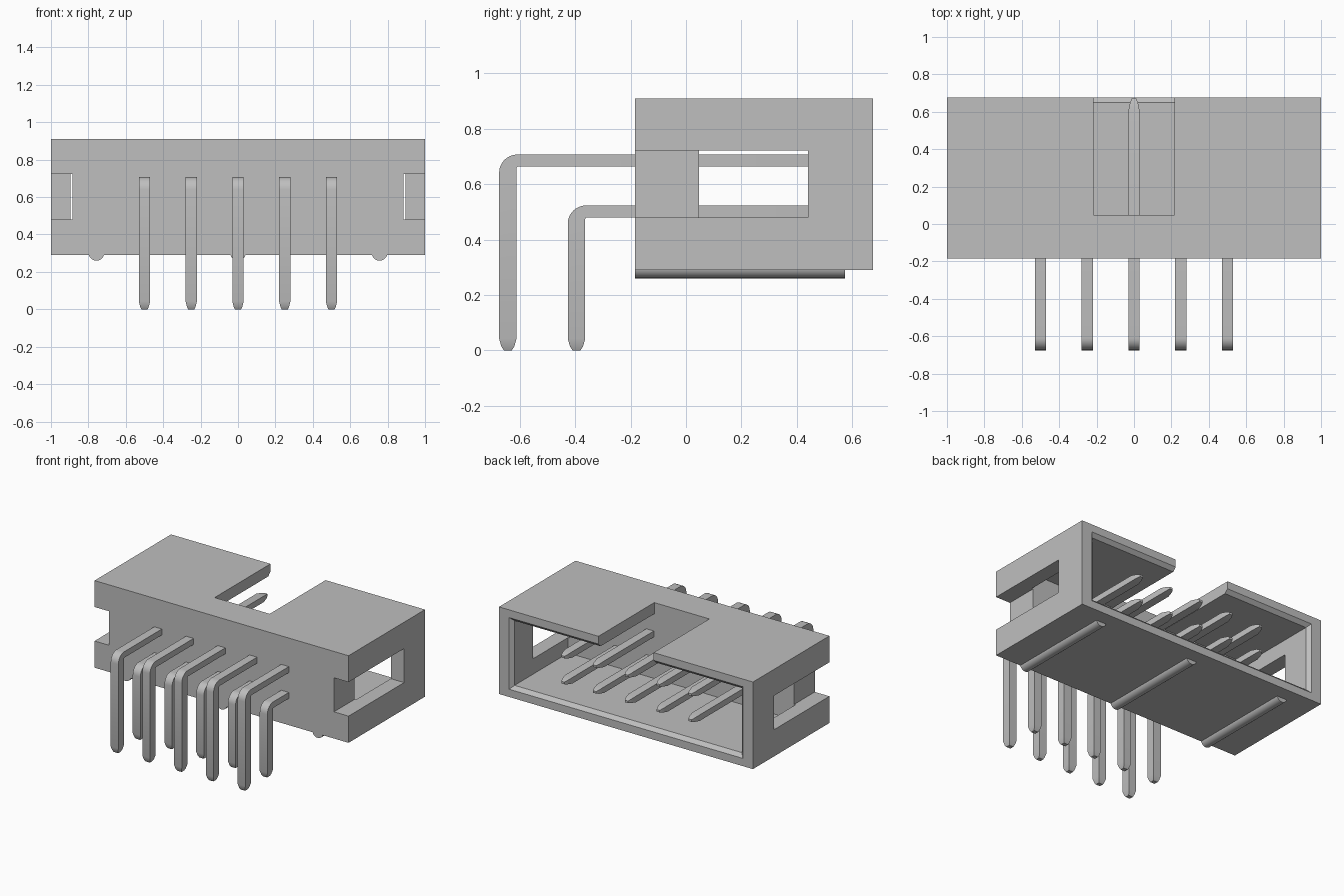
import bpy
import bmesh
from math import sin, cos, pi, radians

cube = bpy.data.objects.get("Cube")
if cube:
    bpy.data.objects.remove(cube, do_unlink=True)

grey = bpy.data.materials.new("light grey")
grey.use_nodes = True
grey.diffuse_color = (0.52, 0.52, 0.52, 1)
grey.node_tree.nodes["Principled BSDF"].inputs["Base Color"].default_value = grey.diffuse_color


def loft(name, rings):
    """Skin a row of closed rings and cap both ends."""
    bm = bmesh.new()
    rows = [[bm.verts.new(p) for p in ring] for ring in rings]
    for a, b in zip(rows, rows[1:]):
        for i in range(len(a)):
            j = (i + 1) % len(a)
            bm.faces.new((a[i], a[j], b[j], b[i]))
    bm.faces.new(rows[0])
    bm.faces.new(rows[-1])
    bmesh.ops.recalc_face_normals(bm, faces=bm.faces)
    mesh = bpy.data.meshes.new(name)
    bm.to_mesh(mesh)
    bm.free()
    mesh.materials.append(grey)
    obj = bpy.data.objects.new(name, mesh)
    bpy.context.collection.objects.link(obj)
    return obj


def rect(y, x0, x1, z0, z1):
    return [(x0, y, z0), (x1, y, z0), (x1, y, z1), (x0, y, z1)]


def box(name, x0, x1, y0, y1, z0, z1):
    return loft(name, [rect(y0, x0, x1, z0, z1), rect(y1, x0, x1, z0, z1)])


def activate(obj):
    bpy.ops.object.select_all(action="DESELECT")
    obj.select_set(True)
    bpy.context.view_layer.objects.active = obj


def cut(target, cutter):
    mod = target.modifiers.new("cut", "BOOLEAN")
    mod.operation = "DIFFERENCE"
    mod.solver = "EXACT"
    mod.object = cutter
    activate(target)
    bpy.ops.object.modifier_apply(modifier=mod.name)
    bpy.data.objects.remove(cutter, do_unlink=True)


def smooth(obj):
    activate(obj)
    bpy.ops.object.shade_smooth_by_angle(angle=radians(25))


# Shrouded housing
FRONT, BACK, WALL = -0.185, 0.675, 0.047
LOW, HIGH = 0.29, 0.91
housing = box("housing", -1, 1, FRONT, BACK, LOW, HIGH)

# Cavity open at the back, with a chamfered mouth
cavity = [(WALL, 0.895, 0.08), (0.65, 0.895, 0.08), (BACK, 0.92, 0.055), (0.7, 0.92, 0.055)]
cut(housing, loft("cavity_cutter",
                  [rect(y, -w, w, LOW + t, HIGH - t) for y, w, t in cavity]))

# Key slot in the top wall
cut(housing, box("key_cutter", -0.217, 0.217, WALL, 0.8, 0.6, 1.0))

# Side notches that run on as windows into the cavity
for s in (-1, 1):
    x0, x1 = sorted((s * 0.885, s * 1.1))
    cut(housing, box("notch_cutter", x0, x1, -0.3, 0.44, 0.48, 0.722))

# Round stand-off ribs under the housing
for name, x in (("right", -0.757), ("middle", 0), ("left", 0.757)):
    rings = [[(x + 0.0417 * cos(k * pi / 12), y, 0.3017 + 0.0417 * sin(k * pi / 12))
              for k in range(24)] for y in (FRONT, 0.575)]
    smooth(loft(name + "_rib", rings))


# Right-angle pins with tapered tips
def pin(name, x, y0, top):
    yi, bottom, hw = y0 + 0.063, top - 0.043, 0.03
    # each section: outer point, inner point, half width
    sections = [((y0 + 0.017, 0), (yi - 0.017, 0), 0.017),
                ((y0 + 0.008, 0.014), (yi - 0.008, 0.014), 0.023),
                ((y0, 0.042), (yi, 0.042), hw)]
    r, ri, steps = 0.066, 0.008, 8
    for k in range(steps + 1):
        c, s = cos(k * pi / 2 / steps), sin(k * pi / 2 / steps)
        sections.append(((y0 + r - r * c, top - r + r * s),
                         (yi + ri - ri * c, bottom - ri + ri * s), hw))
    for y, inset, w in ((0.605, 0, hw), (0.65, 0.008, 0.021), (0.67, 0.014, 0.012)):
        sections.append(((y, top - inset), (y, bottom + inset), w))
    rings = [[(x - w, *o), (x + w, *o), (x + w, *i), (x - w, *i)] for o, i, w in sections]
    smooth(loft(name, rings))


for n in range(5):
    x = (n - 2) * 0.25
    pin(f"upper_pin_{n + 1}", x, -0.675, 0.707)
    pin(f"lower_pin_{n + 1}", x, -0.427, 0.523)
